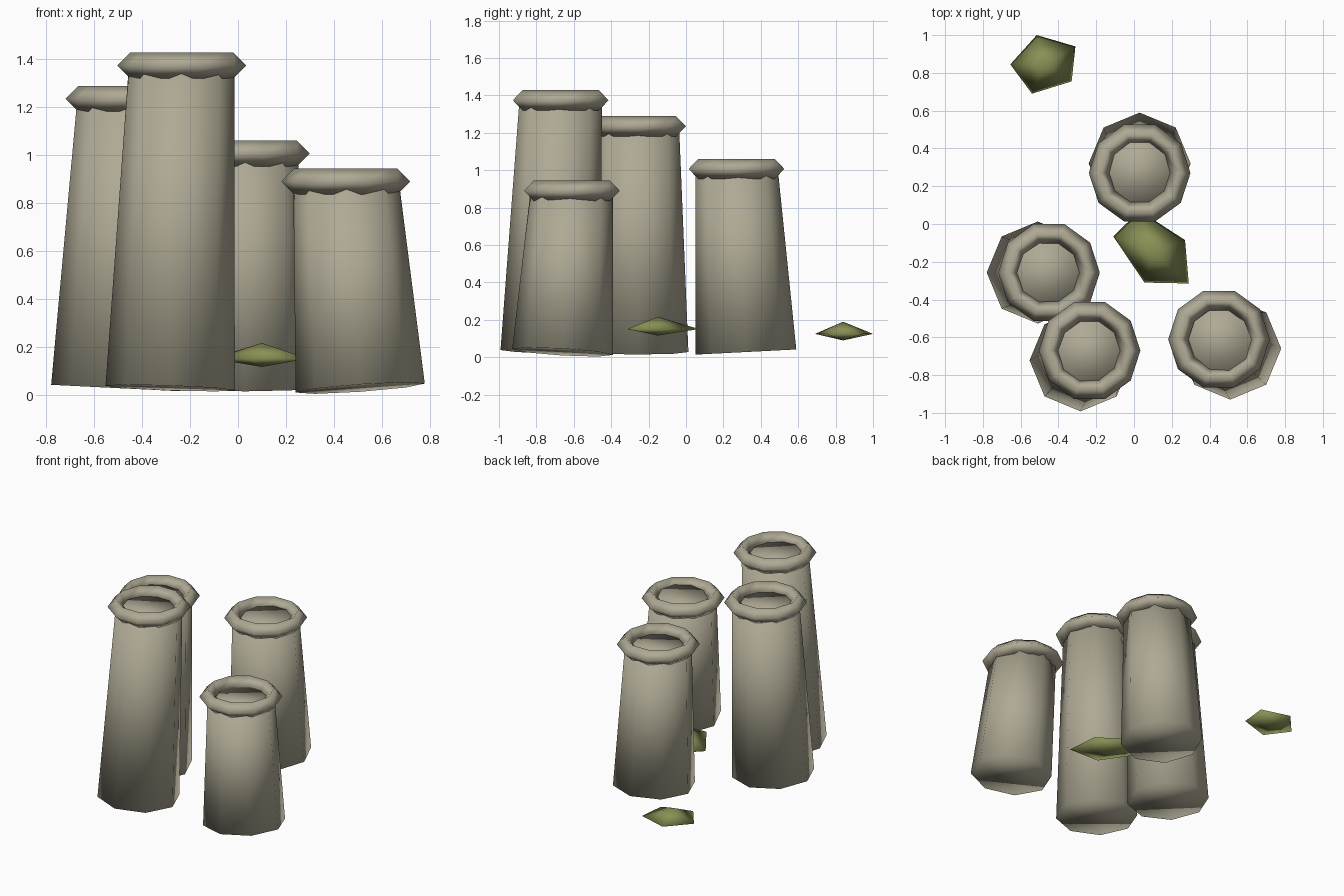
import bpy
import bmesh
from mathutils import Vector, Matrix

cube = bpy.data.objects.get("Cube")
if cube:
    bpy.data.objects.remove(cube, do_unlink=True)


def make_material(name, rgb):
    mat = bpy.data.materials.new(name)
    mat.use_nodes = True
    mat.diffuse_color = (*rgb, 1)
    bsdf = next(n for n in mat.node_tree.nodes if n.type == 'BSDF_PRINCIPLED')
    bsdf.inputs["Base Color"].default_value = (*rgb, 1)
    return mat


stone = make_material("weathered_clay", (0.43, 0.40, 0.30))
green = make_material("olive_green", (0.25, 0.28, 0.09))


def finish(bm, name, mat):
    """Turn a bmesh into a smooth-shaded object."""
    bmesh.ops.recalc_face_normals(bm, faces=bm.faces)
    for face in bm.faces:
        face.smooth = True
    mesh = bpy.data.meshes.new(name)
    bm.to_mesh(mesh)
    bm.free()
    mesh.materials.append(mat)
    obj = bpy.data.objects.new(name, mesh)
    bpy.context.collection.objects.link(obj)
    return obj


def make_pot(name, base, top):
    base, top = Vector(base), Vector(top)
    axis = top - base
    tilt = Vector((0, 0, 1)).rotation_difference(axis).to_matrix().to_4x4()

    # Leaning, tapered eight-sided body
    bm = bmesh.new()
    bmesh.ops.create_cone(bm, cap_ends=True, segments=8, radius1=0.27,
                          radius2=0.22, depth=axis.length)
    bm.transform(Matrix.Translation((base + top) / 2) @ tilt)
    finish(bm, name + "_body", stone)

    # Level rim with a diamond section
    bpy.ops.mesh.primitive_torus_add(location=top, major_segments=10, minor_segments=4,
                                     major_radius=0.215, minor_radius=0.054)
    rim = bpy.context.object
    rim.name = name + "_rim"
    rim.data.materials.append(stone)
    bpy.ops.object.shade_smooth()


def make_leaf(name, outline, peak, ring_z):
    """Flat pentagonal bipyramid."""
    bm = bmesh.new()
    ring = [bm.verts.new((x, y, ring_z)) for x, y in outline]
    for dz in (0.065, -0.035):
        tip = bm.verts.new((*peak, ring_z + dz))
        for a, b in zip(ring, ring[1:] + ring[:1]):
            bm.faces.new((a, b, tip))
    finish(bm, name, green)


# Four pots: base centre, rim centre
make_pot("back_pot", (0.03, 0.32, 0.028), (0.03, 0.27, 1.007))
make_pot("right_pot", (-0.51, -0.257, 0.028), (-0.45, -0.257, 1.235))
make_pot("front_pot", (-0.283, -0.722, 0.028), (-0.235, -0.67, 1.374))
make_pot("left_pot", (0.51, -0.66, 0.028), (0.45, -0.61, 0.89))

# Two loose leaves
make_leaf("back_leaf", [(-0.515, 1.0), (-0.655, 0.845), (-0.54, 0.69),
                        (-0.33, 0.755), (-0.31, 0.94)], (-0.48, 0.84), 0.125)
make_leaf("middle_leaf", [(0.03, 0.07), (-0.11, -0.065), (0.055, -0.31),
                          (0.29, -0.315), (0.27, -0.085)], (0.10, -0.15), 0.151)
